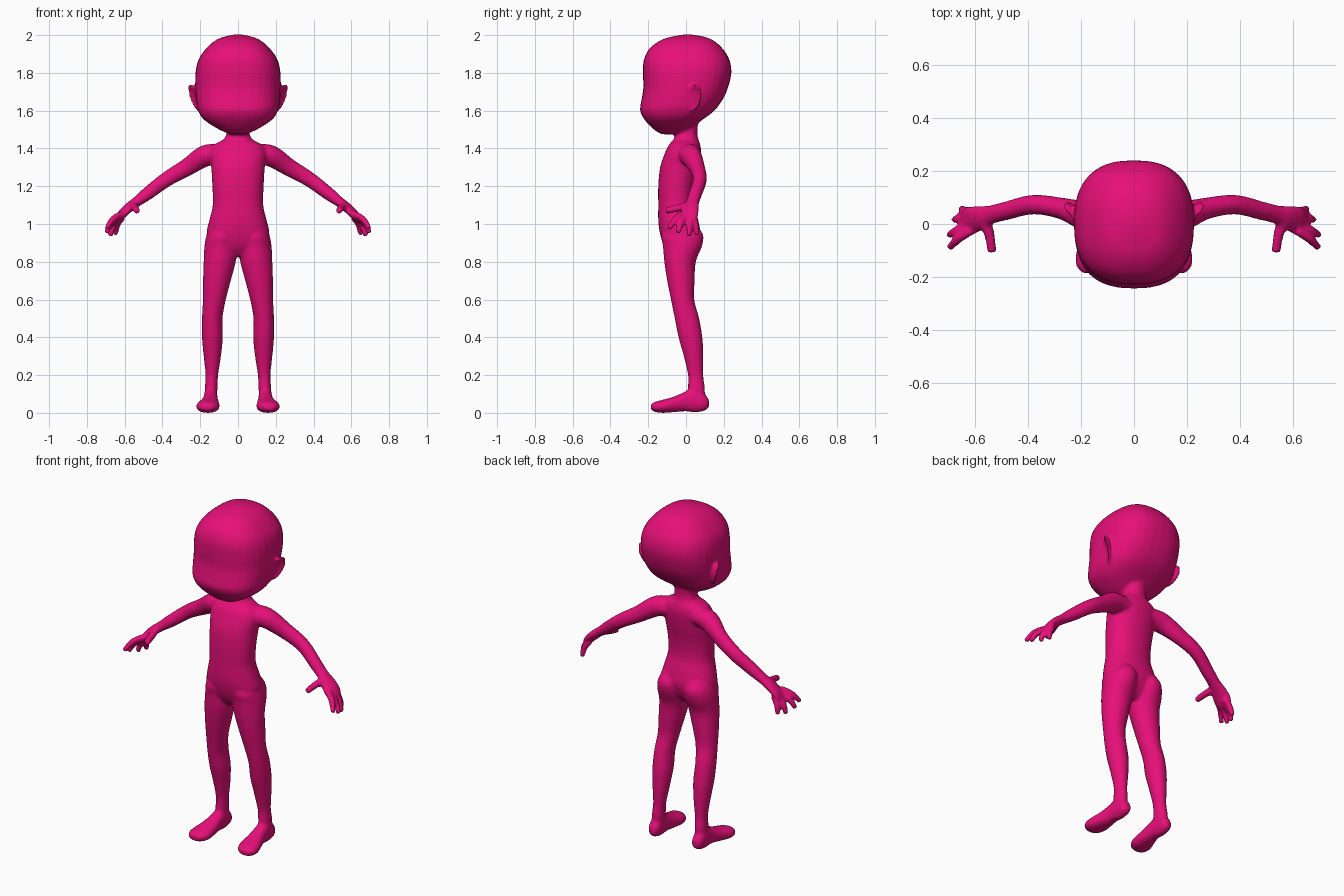
import bpy, bmesh, math
from mathutils import Vector, Matrix, Euler

cube = bpy.data.objects.get("Cube")
if cube:
    bpy.data.objects.remove(cube, do_unlink=True)

SIDES = 32
bm = bmesh.new()


def smooth_rows(rows, steps=5):
    """Pass a Catmull-Rom curve through rows of numbers."""
    rows = [Vector(r) for r in rows]
    out = []
    for i in range(len(rows) - 1):
        a, b, c, d = (rows[min(max(i + k, 0), len(rows) - 1)] for k in (-1, 0, 1, 2))
        for s in range(steps):
            t = s / steps
            out.append(b + (c - a) * t / 2 + (a - b * 2.5 + c * 2 - d / 2) * t ** 2
                       + ((b - c) * 1.5 + (d - a) / 2) * t ** 3)
    return out + [rows[-1]]


def skin(rings):
    """Bridge rings of points into a closed surface."""
    loops = [[bm.verts.new(p) for p in ring] for ring in rings]
    for low, high in zip(loops, loops[1:]):
        for i in range(SIDES):
            j = (i + 1) % SIDES
            bm.faces.new((low[i], low[j], high[j], high[i]))
    bm.faces.new(loops[0][::-1])
    bm.faces.new(loops[-1])


def oval(power):
    """Unit superellipse points."""
    for i in range(SIDES):
        a = math.tau * i / SIDES
        c, s = math.cos(a), math.sin(a)
        yield (math.copysign(abs(c) ** (2 / power), c),
               math.copysign(abs(s) ** (2 / power), s))


def loft(rows, power=2.2, along_y=False, mirror=False):
    """Rows: position, x min, x max, then min and max of the other axis."""
    for side in ((1, -1) if mirror else (1,)):
        rings = []
        for t, x0, x1, v0, v1 in smooth_rows(rows):
            ring = []
            for c, s in oval(power):
                x = side * ((x0 + x1) / 2 + c * (x1 - x0) / 2)
                v = (v0 + v1) / 2 + s * (v1 - v0) / 2
                ring.append((x, t, v) if along_y else (x, v, t))
            rings.append(ring)
        skin(rings)


def centred(rows):
    return [(z, -w, w, f, b) for z, w, f, b in rows]


def limb(rows):
    """Mirrored tube; rows: x, y, z, level radius, upright radius."""
    rows = smooth_rows(rows)
    pts = [Vector(r[:3]) for r in rows]
    for side in (1, -1):
        rings = []
        for i, (p, r) in enumerate(zip(pts, rows)):
            d = (pts[min(i + 1, len(pts) - 1)] - pts[max(i - 1, 0)]).normalized()
            level = d.cross(Vector((0, 0, 1))).normalized()
            upright = level.cross(d)
            ring = [p + level * c * r[3] + upright * s * r[4] for c, s in oval(2)]
            rings.append([(side * q.x, q.y, q.z) for q in ring])
        skin(rings)


# Head: half width, front and back at each height
loft(centred([
    (1.475, .04, -.13, -.03), (1.5, .1, -.17, .01), (1.55, .178, -.218, .085),
    (1.6, .212, -.243, .15), (1.66, .223, -.235, .195), (1.72, .226, -.226, .222),
    (1.8, .225, -.228, .24), (1.87, .209, -.223, .23), (1.93, .168, -.192, .193),
    (1.975, .115, -.13, .14), (1.995, .06, -.06, .08), (2.003, .02, -.01, .03)]), 2.5)

# Torso and neck
loft(centred([
    (.83, .06, -.08, .02), (.88, .14, -.115, .055), (.95, .166, -.138, .075),
    (1.02, .152, -.147, .065), (1.1, .134, -.147, .045), (1.2, .136, -.147, .05),
    (1.3, .142, -.137, .07), (1.38, .15, -.11, .08), (1.42, .125, -.09, .075),
    (1.45, .075, -.065, .065), (1.49, .06, -.055, .06), (1.57, .06, -.06, .07)]))

# Legs
loft([
    (.99, .03, .14, -.1, .06), (.94, .005, .167, -.13, .092), (.88, .003, .178, -.122, .084),
    (.8, .012, .182, -.115, .052), (.7, .038, .185, -.1, .046), (.6, .064, .186, -.08, .044),
    (.5, .082, .191, -.06, .07), (.4, .08, .191, -.04, .087), (.3, .09, .182, -.012, .092),
    (.2, .105, .172, .01, .092), (.13, .108, .176, .01, .1), (.06, .115, .175, .02, .1)],
    2, mirror=True)

# Feet
loft([
    (.122, .125, .16, .03, .07), (.1, .112, .177, .012, .1), (.05, .108, .182, .002, .135),
    (0, .106, .185, .008, .115), (-.06, .1, .202, .004, .088), (-.12, .097, .221, 0, .07),
    (-.16, .11, .217, .004, .06), (-.185, .135, .195, .015, .048)],
    along_y=True, mirror=True)

# Arms and palms
limb([
    (.08, .01, 1.37, .06, .05), (.17, .025, 1.362, .058, .057), (.27, .058, 1.3, .041, .047),
    (.38, .073, 1.235, .037, .04), (.48, .05, 1.16, .035, .035), (.54, .035, 1.115, .036, .027),
    (.58, .025, 1.085, .046, .025), (.62, .012, 1.045, .054, .021), (.64, .008, 1.02, .046, .016)])

# Fingers and thumbs
R = .0175
for base, tip in (((.615, -.025, 1.055), (.695, -.09, .975)),
                  ((.625, -.01, 1.035), (.698, -.043, .953)),
                  ((.625, .02, 1.03), (.677, .017, .935)),
                  ((.61, .042, 1.035), (.65, .058, .94))):
    middle = Vector(base).lerp(Vector(tip), .5) + Vector((.009, 0, .009))
    limb([(*base, R, R), (*middle, R, R), (*tip, R * .8, R * .8)])
limb([(.565, .02, 1.1, .025, .02), (.545, -.04, 1.085, .02, .02), (.535, -.108, 1.07, R, R)])

# Ears: tilted ovals with a dished outer side
for side in (1, -1):
    ear = bmesh.ops.create_uvsphere(bm, u_segments=SIDES, v_segments=20, radius=1)["verts"]
    turn = Euler((-.4, .2, -.55)).to_matrix()
    for v in ear:
        x, y, z = v.co
        if x > 0:
            x *= -.25 if x > .6 else .3
        p = turn @ Vector((x * .026, y * .044, z * .08)) + Vector((.232, .04, 1.668))
        v.co = (side * p.x, p.y, p.z)

bmesh.ops.recalc_face_normals(bm, faces=bm.faces)
mesh = bpy.data.meshes.new("body")
bm.to_mesh(mesh)
bm.free()
body = bpy.data.objects.new("body", mesh)
bpy.context.scene.collection.objects.link(body)

# One colour
pink = bpy.data.materials.new("deep pink")
pink.use_nodes = True
colour = (.8, .005, .19, 1)
pink.diffuse_color = colour
pink.node_tree.nodes["Principled BSDF"].inputs["Base Color"].default_value = colour
mesh.materials.append(pink)

# Fuse the parts into one soft skin
fuse = body.modifiers.new("fuse", "REMESH")
fuse.mode = "VOXEL"
fuse.voxel_size = .008
fuse.use_smooth_shade = True
soften = body.modifiers.new("soften", "SMOOTH")
soften.factor = .5
soften.iterations = 9
